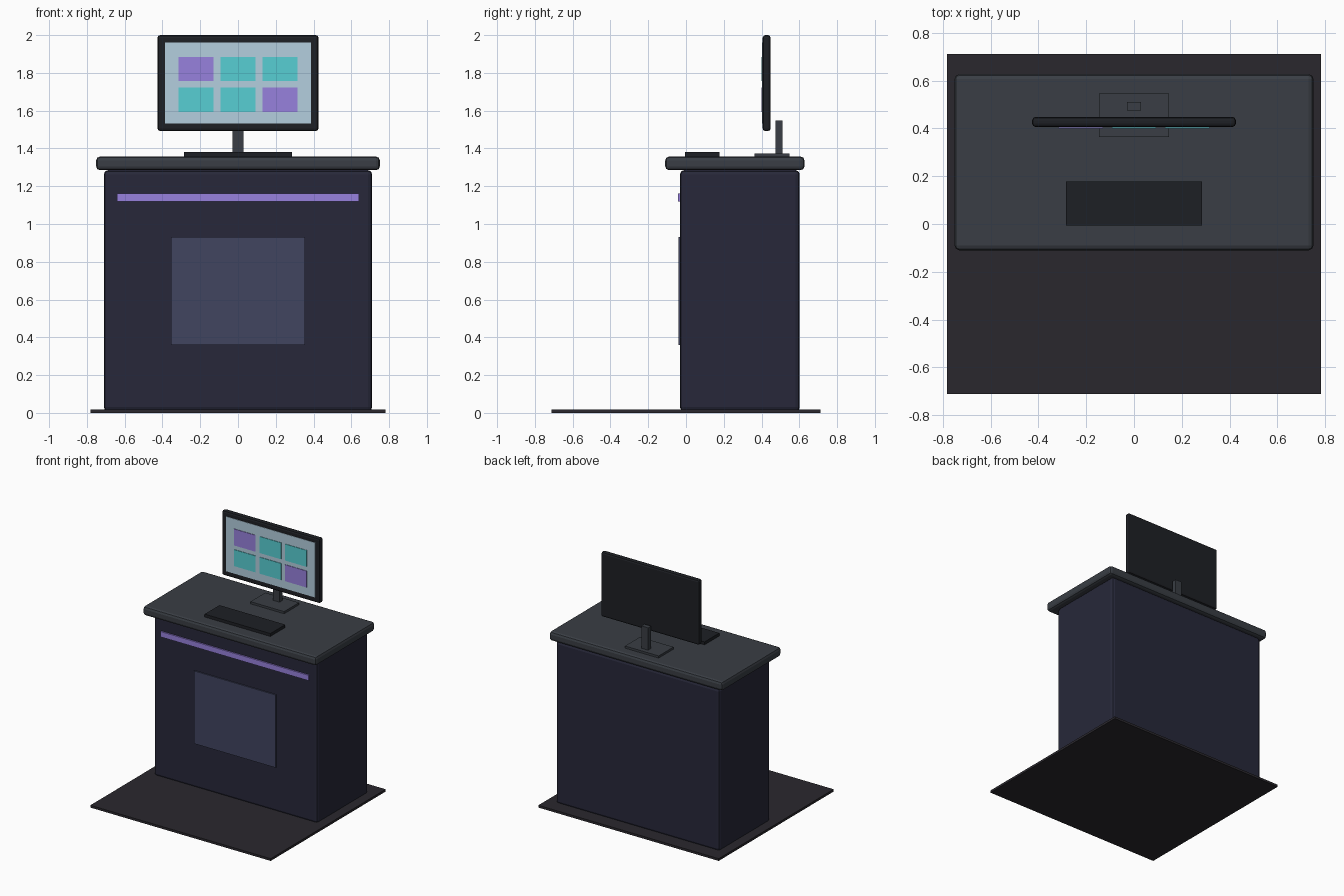
import bpy
import bmesh
from mathutils import Matrix, Vector

if "Cube" in bpy.data.objects:
    bpy.data.objects.remove(bpy.data.objects["Cube"])


def material(name, rgb):
    """Material from 0-255 display colours."""
    m = bpy.data.materials.new(name)
    m.diffuse_color = [(c / 255) ** 2.2 for c in rgb] + [1]
    m.use_nodes = True
    m.node_tree.nodes["Principled BSDF"].inputs["Base Color"].default_value = m.diffuse_color
    return m


MAT_GREY = material("mat_grey", (46, 44, 49))
NAVY = material("navy", (43, 44, 60))
PANEL = material("panel_blue", (67, 70, 96))
SLATE = material("slate", (60, 64, 70))
BLACK = material("black", (35, 37, 41))
GLASS = material("glass", (178, 205, 222))
TEAL = material("teal", (88, 205, 210))
PURPLE = material("purple", (150, 128, 220))


def box(name, x, y, z, mat, bevel=0):
    """Box spanning the (min, max) ranges, with optional rounded edges."""
    spans = (x, y, z)
    centre = Vector([(a + b) / 2 for a, b in spans])
    size = [b - a for a, b in spans]
    bm = bmesh.new()
    bmesh.ops.create_cube(bm, size=1, matrix=Matrix.Diagonal((*size, 1)))
    mesh = bpy.data.meshes.new(name)
    bm.to_mesh(mesh)
    bm.free()
    mesh.materials.append(mat)
    ob = bpy.data.objects.new(name, mesh)
    ob.location = centre
    bpy.context.collection.objects.link(ob)
    if bevel:
        mod = ob.modifiers.new("rounded_edges", "BEVEL")
        mod.width = bevel
        mod.segments = 2
    return ob


def sym(half):
    return (-half, half)


# Floor mat, cabinet and counter
box("floor_mat", sym(0.782), sym(0.712), (0, 0.018), MAT_GREY)
box("cabinet", sym(0.71), (-0.032, 0.602), (0.008, 1.285), NAVY, 0.022)
box("counter_top", sym(0.751), (-0.11, 0.627), (1.285, 1.357), SLATE, 0.02)

# Front decoration
box("front_panel", sym(0.355), (-0.041, -0.02), (0.36, 0.93), PANEL)
box("light_strip", sym(0.641), (-0.043, -0.02), (1.12, 1.162), PURPLE)

# Keyboard and monitor stand
box("keyboard", sym(0.285), (-0.006, 0.178), (1.355, 1.38), BLACK)
box("stand_base", sym(0.146), (0.363, 0.547), (1.355, 1.374), SLATE)
box("stand_post", sym(0.029), (0.474, 0.511), (1.37, 1.549), SLATE)

# Monitor
box("monitor_body", sym(0.426), (0.406, 0.448), (1.492, 2.0), BLACK, 0.014)
box("screen", sym(0.387), (0.403, 0.42), (1.533, 1.962), GLASS)

# Grid of screen tiles
for row, z in enumerate((1.756, 1.594)):
    for col in range(3):
        x = (col - 1) * 0.222
        mat = PURPLE if (row, col) in ((0, 0), (1, 2)) else TEAL
        box(f"screen_tile_{row}_{col}", (x - 0.093, x + 0.093),
            (0.399, 0.41), (z, z + 0.129), mat)
